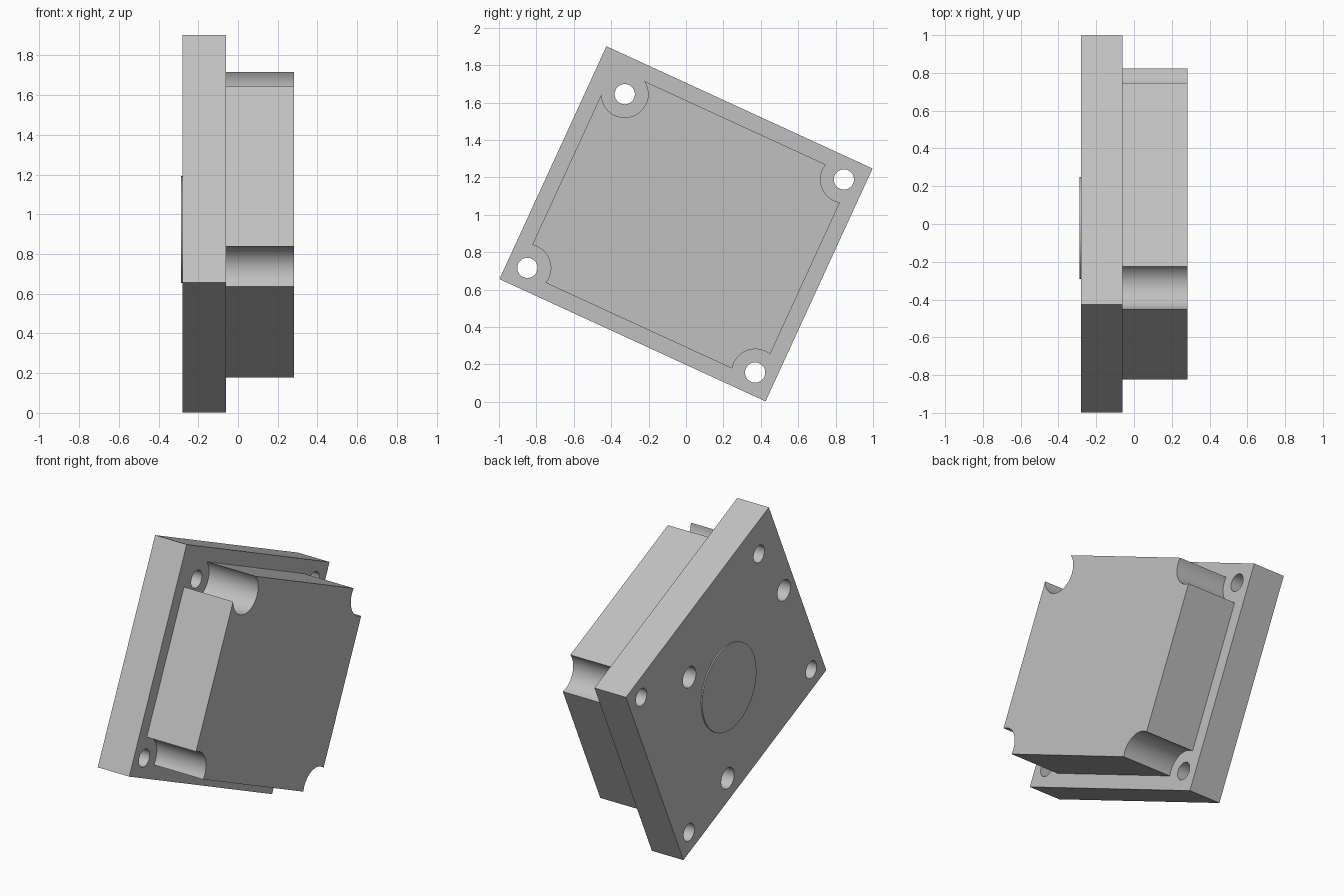
import bpy, bmesh
from math import sin, cos, atan2, sqrt, pi, radians
from mathutils import Matrix

cube = bpy.data.objects.get("Cube")
if cube:
    bpy.data.objects.remove(cube, do_unlink=True)

grey = bpy.data.materials.new("plain_grey")
grey.use_nodes = True
COLOUR = (0.53, 0.53, 0.53, 1)
grey.diffuse_color = COLOUR
grey.node_tree.nodes["Principled BSDF"].inputs["Base Color"].default_value = COLOUR

# Tilted frame: local x and y lie in the plate, local z points along world +x
C, S = cos(radians(24.68)), sin(radians(24.68))
FRAME = Matrix(((0, 0, 1, 0), (C, S, 0, 0), (-S, C, 0, 0.952), (0, 0, 0, 1)))
BACK, STEP, FRONT = -0.28, -0.06, 0.283


def prism(name, outline, low, high):
    """Extrude a closed outline between two depths."""
    bm = bmesh.new()
    face = bm.faces.new([bm.verts.new((u, v, low)) for u, v in outline])
    top = bmesh.ops.extrude_face_region(bm, geom=[face])["geom"]
    verts = [g for g in top if isinstance(g, bmesh.types.BMVert)]
    bmesh.ops.translate(bm, verts=verts, vec=(0, 0, high - low))
    bmesh.ops.recalc_face_normals(bm, faces=bm.faces)
    mesh = bpy.data.meshes.new(name)
    bm.to_mesh(mesh)
    bm.free()
    mesh.transform(FRAME)
    mesh.materials.append(grey)
    obj = bpy.data.objects.new(name, mesh)
    bpy.context.collection.objects.link(obj)
    return obj


def circle(cu, cv, r, n=48):
    return [(cu + r * cos(2 * pi * i / n), cv + r * sin(2 * pi * i / n)) for i in range(n)]


def smooth(obj):
    bpy.ops.object.select_all(action='DESELECT')
    obj.select_set(True)
    bpy.context.view_layer.objects.active = obj
    bpy.ops.object.shade_smooth_by_angle(angle=radians(30))


# Corner screw positions, counter-clockwise; one sits further inward
screws = [(-0.672, -0.568), (0.668, -0.568), (0.668, 0.568), (-0.587, 0.493)]

# Mounting plate
HU, HV = 0.783, 0.685
plate = prism("mounting_plate", [(-HU, -HV), (HU, -HV), (HU, HV), (-HU, HV)], BACK, STEP)

# Screw holes go through; three larger sockets are blind
cutters = [prism("screw_hole_cutter", circle(u, v, 0.054), BACK - 0.1, STEP + 0.1)
           for u, v in screws]
cutters += [prism("socket_cutter", circle(u, v, 0.065), BACK - 0.1, BACK + 0.15)
            for u, v in [(-0.677, 0.095), (0.257, 0.317), (0.237, -0.553)]]
for cutter in cutters:
    cutter.hide_render = True
    mod = plate.modifiers.new("hole", 'BOOLEAN')
    mod.operation = 'DIFFERENCE'
    mod.solver = 'EXACT'
    mod.object = cutter
bpy.context.view_layer.objects.active = plate
for mod in list(plate.modifiers):
    bpy.ops.object.modifier_apply(modifier=mod.name)
for cutter in cutters:
    bpy.data.objects.remove(cutter, do_unlink=True)
smooth(plate)

# Body block with a round notch clearing each screw
BU, BV, R, STEPS = 0.70, 0.60, 0.125, 24
outline = []
for cu, cv in screws:
    su, sv = (1 if cu > 0 else -1), (1 if cv > 0 else -1)
    du, dv = su * BU - cu, sv * BV - cv
    on_flat = atan2(dv, -su * sqrt(R * R - dv * dv))
    on_side = atan2(-sv * sqrt(R * R - du * du), du)
    a, b = (on_flat, on_side) if su * sv < 0 else (on_side, on_flat)
    sweep = (a - b) % (2 * pi)
    outline += [(cu + R * cos(a - sweep * i / STEPS), cv + R * sin(a - sweep * i / STEPS))
                for i in range(STEPS + 1)]
smooth(prism("body_block", outline, STEP, FRONT))

# Thin raised disc on the back of the plate
smooth(prism("raised_disc", circle(-0.006, -0.035, 0.27, 64), BACK - 0.008, BACK))
